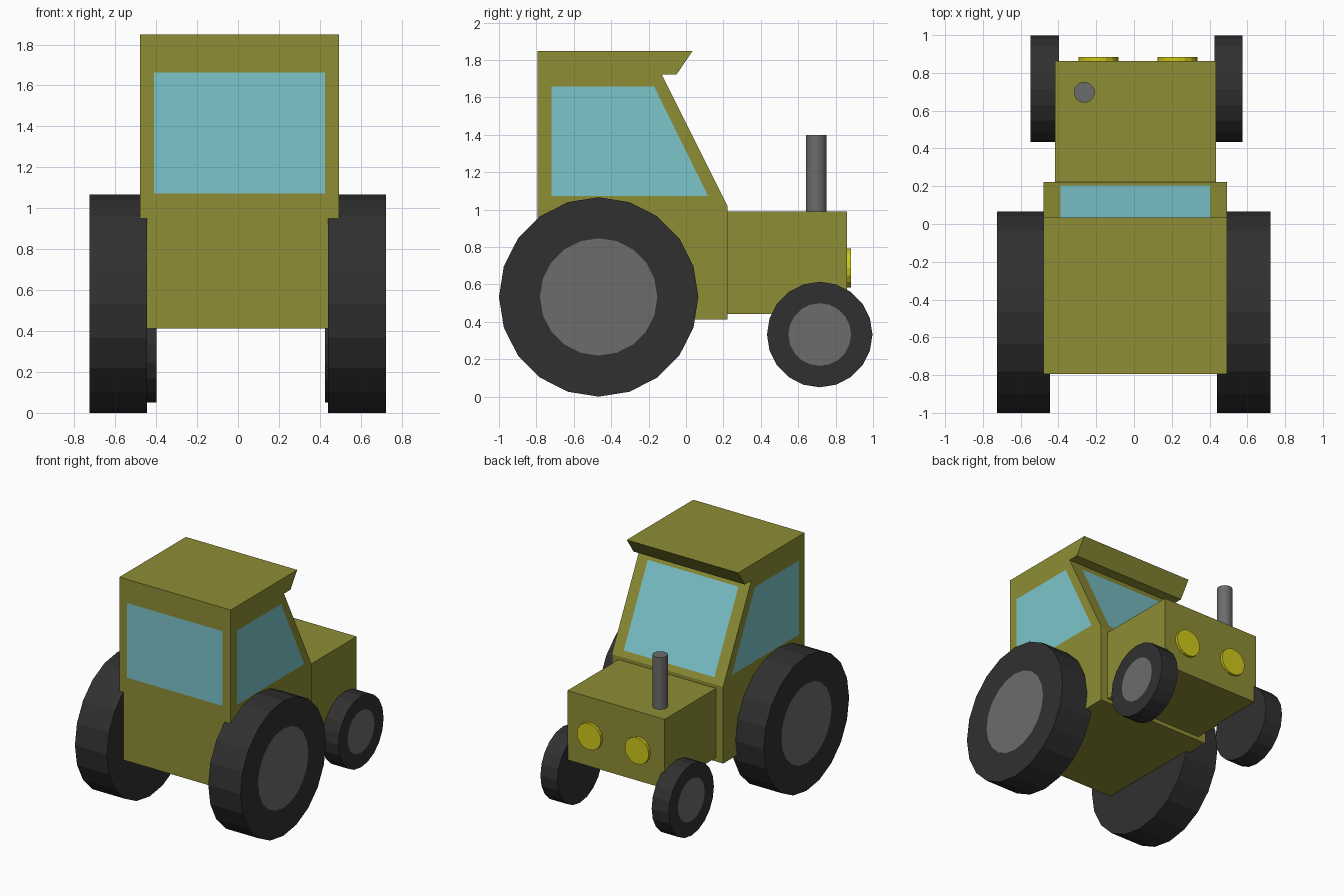
import bpy, bmesh
from math import pi, cos
from mathutils import Matrix, Vector

if "Cube" in bpy.data.objects:
    bpy.data.objects.remove(bpy.data.objects["Cube"])


def material(name, rgb):
    m = bpy.data.materials.new(name)
    m.diffuse_color = (*rgb, 1)
    m.use_nodes = True
    m.node_tree.nodes["Principled BSDF"].inputs["Base Color"].default_value = m.diffuse_color
    return m


OLIVE = material("olive_paint", (0.27, 0.27, 0.036))
GLASS = material("blue_glass", (0.2, 0.56, 0.6))
RUBBER = material("dark_rubber", (0.03, 0.03, 0.03))
METAL = material("grey_metal", (0.15, 0.15, 0.15))
YELLOW = material("yellow_lens", (0.62, 0.58, 0.01))


def add(name, bm, *mats):
    me = bpy.data.meshes.new(name)
    bm.to_mesh(me)
    bm.free()
    for m in mats:
        me.materials.append(m)
    ob = bpy.data.objects.new(name, me)
    bpy.context.collection.objects.link(ob)
    return ob


def extrude_profile(name, profile, x0, x1, mat):
    """Solid with a (y, z) outline running from x0 to x1."""
    bm = bmesh.new()
    face = bm.faces.new([bm.verts.new((x0, y, z)) for y, z in profile])
    new = bmesh.ops.extrude_face_region(bm, geom=[face], use_keep_orig=True)["geom"]
    bmesh.ops.translate(bm, vec=(x1 - x0, 0, 0),
                        verts=[v for v in new if isinstance(v, bmesh.types.BMVert)])
    bmesh.ops.recalc_face_normals(bm, faces=bm.faces)
    return add(name, bm, mat)


def pane(name, points, outward):
    """Single glass face looking along the outward direction."""
    bm = bmesh.new()
    face = bm.faces.new([bm.verts.new(Vector(p) + Vector(outward) * 0.003) for p in points])
    face.normal_update()
    if face.normal.dot(Vector(outward)) < 0:
        face.normal_flip()
    return add(name, bm, GLASS)


def cylinder(axis, centre, radius, depth, sides):
    bm = bmesh.new()
    turn = {"x": Matrix.Rotation(pi / 2, 4, "Y"),
            "y": Matrix.Rotation(pi / 2, 4, "X"), "z": Matrix()}[axis]
    bmesh.ops.create_cone(bm, cap_ends=True, segments=sides, radius1=radius,
                          radius2=radius, depth=depth,
                          matrix=Matrix.Translation(centre) @ turn)
    return bm


def wheel(name, x_in, x_out, y, z, radius, hub):
    """Tyre with a grey hub inset in its outer face."""
    bm = cylinder("x", ((x_in + x_out) / 2, y, z), radius, abs(x_out - x_in), 20)
    bm.normal_update()
    side = 1 if x_out > 0 else -1
    disc = [f for f in bm.faces if f.normal.x * side > 0.9]
    bmesh.ops.inset_region(bm, faces=disc, thickness=(radius - hub) * cos(pi / 20))
    disc[0].material_index = 1
    return add(name, bm, RUBBER, METAL)


# cab with sloping windscreen and roof visor
extrude_profile("cab", [(-0.795, 0.415), (0.222, 0.415), (0.222, 1.02), (-0.13, 1.725),
                        (-0.05, 1.725), (0.035, 1.85), (-0.795, 1.85)],
                -0.48, 0.493, OLIVE)

# engine hood
extrude_profile("hood", [(0.222, 0.445), (0.862, 0.445), (0.862, 0.992), (0.222, 0.992)],
                -0.417, 0.433, OLIVE)

# windows
for name, x, s in (("left_window", -0.48, -1), ("right_window", 0.493, 1)):
    pane(name, [(x, y, z) for y, z in
                ((-0.72, 1.075), (0.118, 1.075), (-0.17, 1.66), (-0.72, 1.66))], (s, 0, 0))
pane("flat_end_window", [(x, -0.795, z) for x, z in
                         ((-0.41, 1.075), (0.425, 1.075), (0.425, 1.665), (-0.41, 1.665))],
     (0, -1, 0))
slope = Vector((0, 0.705, 0.352)).normalized()
pane("windscreen", [(-0.39, 0.2, 1.064), (0.402, 0.2, 1.064),
                    (0.402, -0.1, 1.665), (-0.39, -0.1, 1.665)], slope)

# wheels
wheel("left_large_wheel", -0.445, -0.725, -0.467, 0.535, 0.533, 0.311)
wheel("right_large_wheel", 0.44, 0.722, -0.467, 0.535, 0.533, 0.311)
wheel("left_small_wheel", -0.398, -0.547, 0.715, 0.334, 0.282, 0.166)
wheel("right_small_wheel", 0.426, 0.574, 0.715, 0.334, 0.282, 0.166)

# headlights
for name, x in (("left_headlight", -0.188), ("right_headlight", 0.23)):
    add(name, cylinder("y", (x, 0.866, 0.69), 0.105, 0.034, 16), YELLOW)

# exhaust pipe
add("exhaust_pipe", cylinder("z", (-0.263, 0.697, 1.19), 0.055, 0.42, 20), METAL)

# rest the tyres on the ground
for ob in bpy.data.objects:
    ob.location.z -= 0.002
